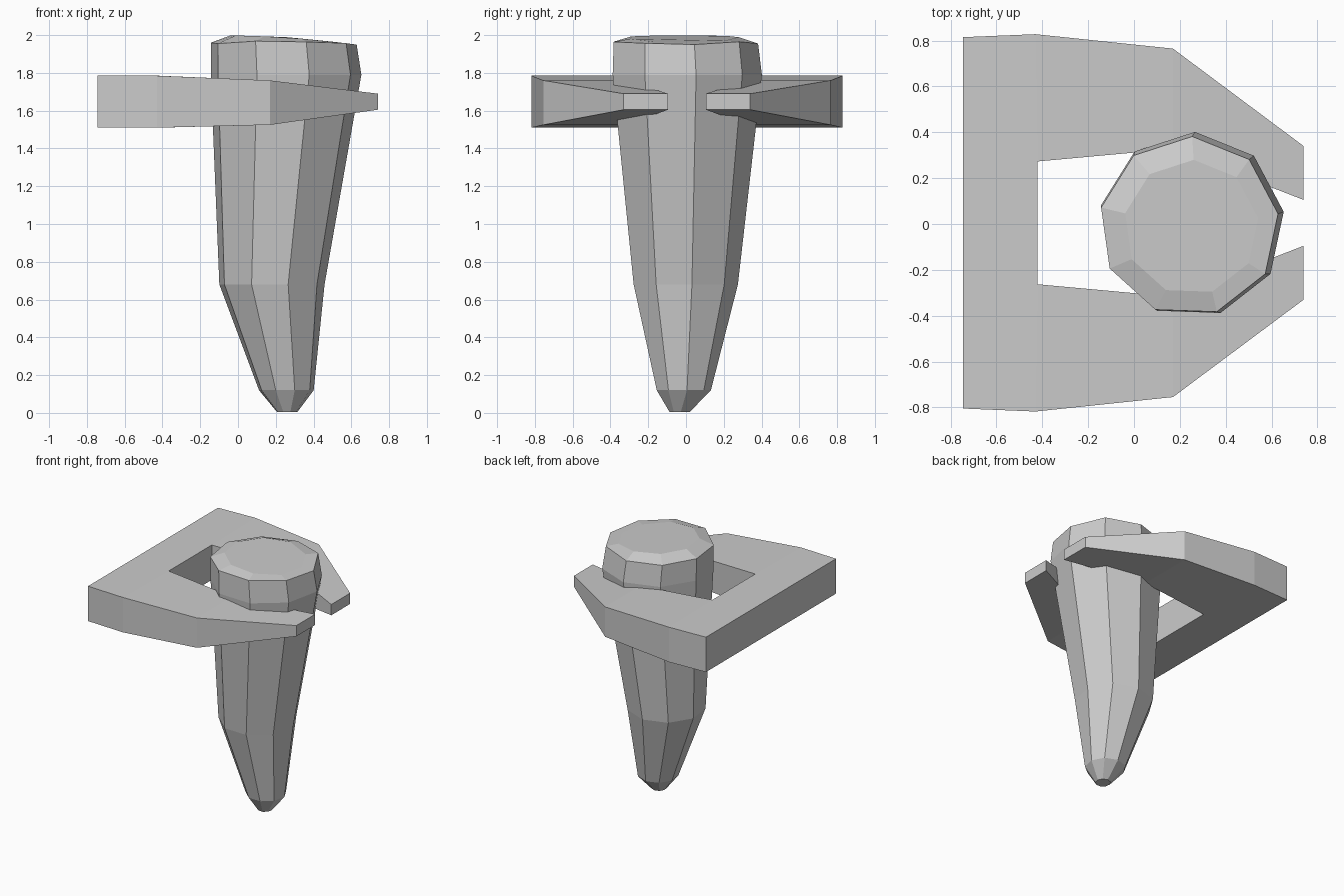
import bpy, bmesh, math

if "Cube" in bpy.data.objects:
    bpy.data.objects.remove(bpy.data.objects["Cube"])


def make_object(name, bm):
    bmesh.ops.recalc_face_normals(bm, faces=bm.faces)
    mesh = bpy.data.meshes.new(name)
    bm.to_mesh(mesh)
    bm.free()
    obj = bpy.data.objects.new(name, mesh)
    bpy.context.collection.objects.link(obj)
    return obj


def bridge(bm, a, b):
    n = len(a)
    for i in range(n):
        j = (i + 1) % n
        bm.faces.new((a[i], a[j], b[j], b[i]))


# Nine-sided tapered peg: rings of (centre x, centre y, radius, z)
SIDES = 9
PHASE = math.radians(8)
RINGS = [
    (0.26, -0.035, 0.055, 0.005),
    (0.255, -0.015, 0.147, 0.12),
    (0.178, -0.008, 0.283, 0.68),
    (0.252, -0.003, 0.405, 1.79),
    (0.24, -0.01, 0.392, 1.96),
    (0.25, -0.015, 0.295, 1.99),
]
# slight unevenness of the hammered head, per corner
WOBBLE = [-0.005, -0.005, 0.0, -0.005, 0.008, 0.004, -0.003, -0.01, 0.005]
bm = bmesh.new()
loops = []
for k, (cx, cy, r, z) in enumerate(RINGS):
    loop = []
    for i in range(SIDES):
        a = PHASE + math.tau * i / SIDES
        dz = 0.0
        if k == 4:
            dz = (WOBBLE[(i - 2) % SIDES])
        elif k == 5:
            dz = -0.03 * math.cos(a) * (1 if math.cos(a) > 0 else 0.3)
        loop.append(bm.verts.new((cx + r * math.cos(a), cy + r * math.sin(a), z + dz)))
    loops.append(loop)
for a, b in zip(loops, loops[1:]):
    bridge(bm, a, b)
bm.faces.new(loops[0])
bm.faces.new(loops[-1])
make_object("peg", bm)

# C-shaped clamp, one half: outer xy, inner xy, top z, bottom z, then mirrored
STATIONS = [
    ((-0.745, 0.0), (-0.42, 0.0), 1.785, 1.51),
    ((-0.745, 0.81), (-0.42, 0.268), 1.785, 1.51),
    ((-0.43, 0.823), (-0.42, 0.268), 1.785, 1.51),
    ((0.17, 0.76), (0.17, 0.322), 1.76, 1.525),
    ((0.74, 0.335), (0.74, 0.10), 1.69, 1.605),
]
bm = bmesh.new()
loops = []
for out, inn, top, bot in STATIONS:
    corners = [(*out, bot), (*out, top), (*inn, top), (*inn, bot)]
    loops.append([bm.verts.new(c) for c in corners])
for a, b in zip(loops, loops[1:]):
    bridge(bm, a, b)
bm.faces.new(loops[-1])
bmesh.ops.remove_doubles(bm, verts=bm.verts, dist=0.0005)
clamp = make_object("clamp", bm)
clamp.location.y = 0.005
mirror = clamp.modifiers.new("Mirror", 'MIRROR')
mirror.use_axis = (False, True, False)
mirror.use_clip = True
